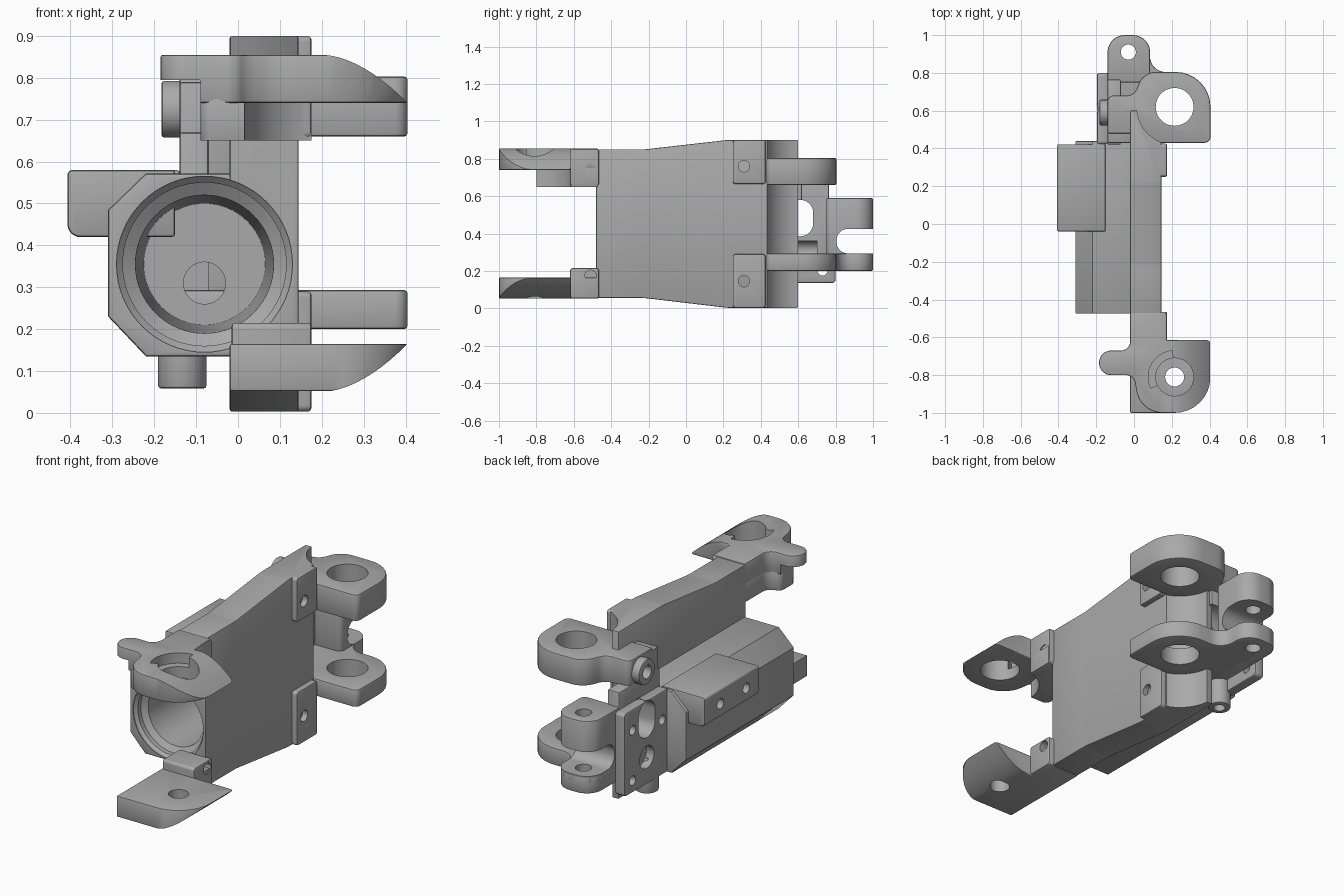
import bpy, bmesh, math
from mathutils import Vector

if "Cube" in bpy.data.objects:
    bpy.data.objects.remove(bpy.data.objects["Cube"])

metal = bpy.data.materials.new("grey_metal")
metal.use_nodes = True
GREY = (0.4, 0.4, 0.4, 1)
metal.diffuse_color = GREY
metal.node_tree.nodes["Principled BSDF"].inputs["Base Color"].default_value = GREY

PLACE = {"x": lambda u, v, h: (h, u, v),
         "y": lambda u, v, h: (u, h, v),
         "z": lambda u, v, h: (u, v, h)}


def loft(name, axis, rings):
    """Solid through (outline, height) rings along an axis."""
    bm = bmesh.new()
    loops = [[bm.verts.new(PLACE[axis](u, v, h)) for u, v in pts] for pts, h in rings]
    n = len(loops[0])
    for a, b in zip(loops, loops[1:]):
        for i in range(n):
            j = (i + 1) % n
            bm.faces.new((a[i], a[j], b[j], b[i]))
    bm.faces.new(loops[0])
    bm.faces.new(loops[-1])
    bmesh.ops.recalc_face_normals(bm, faces=bm.faces)
    mesh = bpy.data.meshes.new(name)
    bm.to_mesh(mesh)
    bm.free()
    mesh.materials.append(metal)
    ob = bpy.data.objects.new(name, mesh)
    bpy.context.collection.objects.link(ob)
    return ob


def rounded(corners, steps=8):
    """Outline from (u, v, radius) corners with filleted corners."""
    out = []
    n = len(corners)
    for i, (u, v, r) in enumerate(corners):
        p = Vector((u, v))
        if r == 0:
            out.append((u, v))
            continue
        a = (Vector(corners[i - 1][:2]) - p).normalized()
        b = (Vector(corners[(i + 1) % n][:2]) - p).normalized()
        half = a.angle(b) / 2
        centre = p + (a + b).normalized() * (r / math.sin(half))
        start = p + a * (r / math.tan(half)) - centre
        end = p + b * (r / math.tan(half)) - centre
        sweep = start.angle_signed(end)
        for k in range(steps + 1):
            t = -sweep * k / steps
            out.append((centre.x + start.x * math.cos(t) - start.y * math.sin(t),
                        centre.y + start.x * math.sin(t) + start.y * math.cos(t)))
    return out


def rect(u0, u1, v0, v1, r=0):
    return rounded([(u0, v0, r), (u1, v0, r), (u1, v1, r), (u0, v1, r)])


def circle(u, v, r, n=48):
    return [(u + r * math.cos(math.tau * i / n), v + r * math.sin(math.tau * i / n)) for i in range(n)]


def prism(axis, pts, lo, hi, name="cutter"):
    return loft(name, axis, [(pts, lo), (pts, hi)])


def drill(axis, u, v, r, lo, hi):
    return prism(axis, circle(u, v, r), lo, hi)


def finish(ob, cutters=(), bevel=0.008, keep=None):
    """Soften edges, carve, bake the result and shade it."""
    if bevel:
        m = ob.modifiers.new("soft_edges", "BEVEL")
        m.width, m.segments, m.limit_method, m.angle_limit = bevel, 2, "ANGLE", math.radians(50)
    for tool, op in [(c, "DIFFERENCE") for c in cutters] + ([(keep, "INTERSECT")] if keep else []):
        m = ob.modifiers.new("carve", "BOOLEAN")
        m.object, m.operation, m.solver = tool, op, "EXACT"
    bpy.context.view_layer.update()
    mesh = bpy.data.meshes.new_from_object(ob.evaluated_get(bpy.context.evaluated_depsgraph_get()))
    ob.modifiers.clear()
    ob.data = mesh
    mesh.materials.clear()
    mesh.materials.append(metal)
    for c in list(cutters) + ([keep] if keep else []):
        bpy.data.objects.remove(c)
    bpy.ops.object.select_all(action="DESELECT")
    ob.select_set(True)
    bpy.context.view_layer.objects.active = ob
    bpy.ops.object.shade_smooth_by_angle(angle=math.radians(35))


# Bore shape shared by the plate and the housing
def bore():
    steps = [(.21, -.6), (.21, -.47), (.195, -.455), (.195, -.43), (.165, -.41), (.145, .22)]
    return loft("cutter", "y", [(circle(-.08, .355, r, 64), h) for r, h in steps])


def vent():
    return drill("y", -.08, .31, .05, .1, .7)


HINGE_X, REAR_Y, FRONT_Y = .215, .62, -.81

# Main side plate
outline = rounded([(-.48, .055, 0), (-.22, .055, .3), (.22, .003, .2), (.6, .003, 0),
                   (.6, .9, 0), (.22, .9, .2), (-.22, .85, .3), (-.48, .85, 0)])
plate = prism("x", outline, -.02, .145, "side_plate")
finish(plate, [bore(), vent(), drill("z", HINGE_X, REAR_Y, .2, -.1, 1)], .006)

# Screw pads on the plate
for name, y0, y1, z0, z1, hy, hz in [
        ("front_upper_pad", -.62, -.465, .655, .852, -.51, .74),
        ("front_lower_pad", -.62, -.465, .053, .215, -.51, .175),
        ("rear_upper_pad", .25, .425, .665, .9, .31, .76),
        ("rear_lower_pad", .25, .425, .003, .29, .31, .145)]:
    depth = -.015 if y0 < 0 else .1
    pad = prism("x", rect(y0, y1, z0, z1, .015), depth, .175, name)
    finish(pad, [drill("x", hy, hz, .03, .08, .3)])

# Barrel housing with chamfered outer side
octagon = [(.05, .135), (.05, .572), (-.22, .572), (-.31, .485), (-.31, .23), (-.22, .135)]
finish(prism("y", octagon, -.475, .44, "barrel_housing"), [bore(), vent()])

# Side box with two screw holes
box = prism("y", rounded([(-.15, .42, 0), (-.15, .58, 0), (-.407, .58, .012), (-.407, .42, .03)]),
            -.04, .422, "side_box")
finish(box, [drill("x", y, .5, .027, -.5, -.33) for y in (.07, .29)])

# Rear mounting plate and inner wall
slot = lambda: prism("x", rect(.54, .68, .385, .58, .069), -.5, .3)
mount = prism("x", rect(.42, .8, .135, .58, .02), -.195, -.138, "rear_mount_plate")
finish(mount, [slot(), drill("x", .61, .28, .06, -.3, -.15)] +
       [drill("x", y, z, .025, -.3, 0) for y, z in ((.48, .43), (.73, .47), (.73, .2))])
finish(prism("x", rect(.42, .765, .2, .67), -.14, -.07, "rear_wall"), [slot(), vent()])
finish(prism("z", rect(-.14, 0, .43, .62), .5, .79, "rear_column"), [slot(), vent()])

# Upper rear hinge lug
upper = rounded([(.1, .43, 0), (.405, .43, .03), (.405, .805, .185), (.05, .805, .1),
                 (0, .68, .06), (-.14, .68, .03), (-.14, .48, 0), (0, .48, 0)])
finish(prism("z", upper, .66, .803, "upper_hinge_lug"), [drill("z", HINGE_X, REAR_Y, .1, .5, 1)])

# Lower rear hinge lug, joined to the narrow tail lug
lower = rounded([(-.14, .43, 0), (.405, .43, .03), (.405, .805, .185), (.085, .805, .08),
                 (.085, 1, .09), (-.14, 1, .09)])
finish(prism("z", lower, .2, .293, "lower_hinge_lug"),
       [drill("z", HINGE_X, REAR_Y, .1, 0, .5), drill("z", -.03, .91, .04, 0, .5)])

# Upper tail lug with a rounded gap under it
tail = prism("z", rounded([(-.14, .75, 0), (.085, .75, .03), (.085, 1, .09), (-.14, 1, .09)]),
             .25, .59, "upper_tail_lug")
gap = prism("x", rounded([(.805, .294, .06), (1.1, .294, 0), (1.1, .425, 0), (.805, .425, .06)]), -.3, .3)
finish(tail, [gap, drill("z", -.03, .91, .04, .1, .8)])

# Round bosses
finish(prism("x", circle(.59, .725, .068), -.183, -.1, "side_boss"),
       [drill("x", .59, .725, .035, -.3, -.11)])
finish(prism("z", circle(-.133, .52, .058), .058, .25, "bottom_boss"),
       [drill("z", -.133, .52, .03, 0, .15)])

# Front hooks: plan outlines trimmed by a curved cross-section
curve = [(.2 + .205 * t, .115 * t ** 1.8) for t in [i / 10 for i in range(11)]]

hook = prism("z", rounded([(-.02, -.47, 0), (-.02, -.67, .05), (-.185, -.67, .064), (-.185, -.8, .064),
                           (0, -.8, .05), (.03, -1, .14), (.405, -1, .19), (.405, -.615, .02),
                           (.17, -.615, 0), (.17, -.47, 0)]), .74, .855, "upper_front_hook")
trim = prism("y", [(-.3, .7), (-.3, .9), (.19, .9), (.19, .855)] + [(x, .855 - d) for x, d in curve]
             + [(.405, .7)], -1.2, 0)
recess = [(HINGE_X, FRONT_Y)] + [(HINGE_X + .14 * math.cos(a), FRONT_Y + .14 * math.sin(a))
                                for a in [math.radians(95 + 10 * i) for i in range(12)]]
finish(hook, [drill("z", HINGE_X, FRONT_Y, .1, .5, 1), prism("z", recess, .8, 1),
              prism("z", rect(-.3, -.09, -.9, -.6), .6, .795)], .006, trim)

# Concave block under the upper hook
block = prism("z", rounded([(-.09, -.67, .03), (-.09, -.8, .03), (.175, -.8, 0), (.175, -.47, 0),
                            (-.02, -.47, 0), (-.02, -.67, .05)]), .65, .75, "hook_block")
finish(block, [drill("z", HINGE_X, FRONT_Y, .2, .5, .9)])

low = prism("z", rounded([(-.02, -.47, 0), (-.02, -1, 0), (.405, -1, .19), (.405, -.615, .02),
                          (.17, -.615, 0), (.17, -.47, 0)]), .052, .165, "lower_front_hook")
trim = prism("y", [(-.3, .3), (-.3, 0), (.19, 0), (.19, .05)] + [(x, .05 + d) for x, d in curve]
             + [(.405, .3)], -1.2, 0)
finish(low, [drill("z", HINGE_X, FRONT_Y, .05, -.1, .5)], .006, trim)
